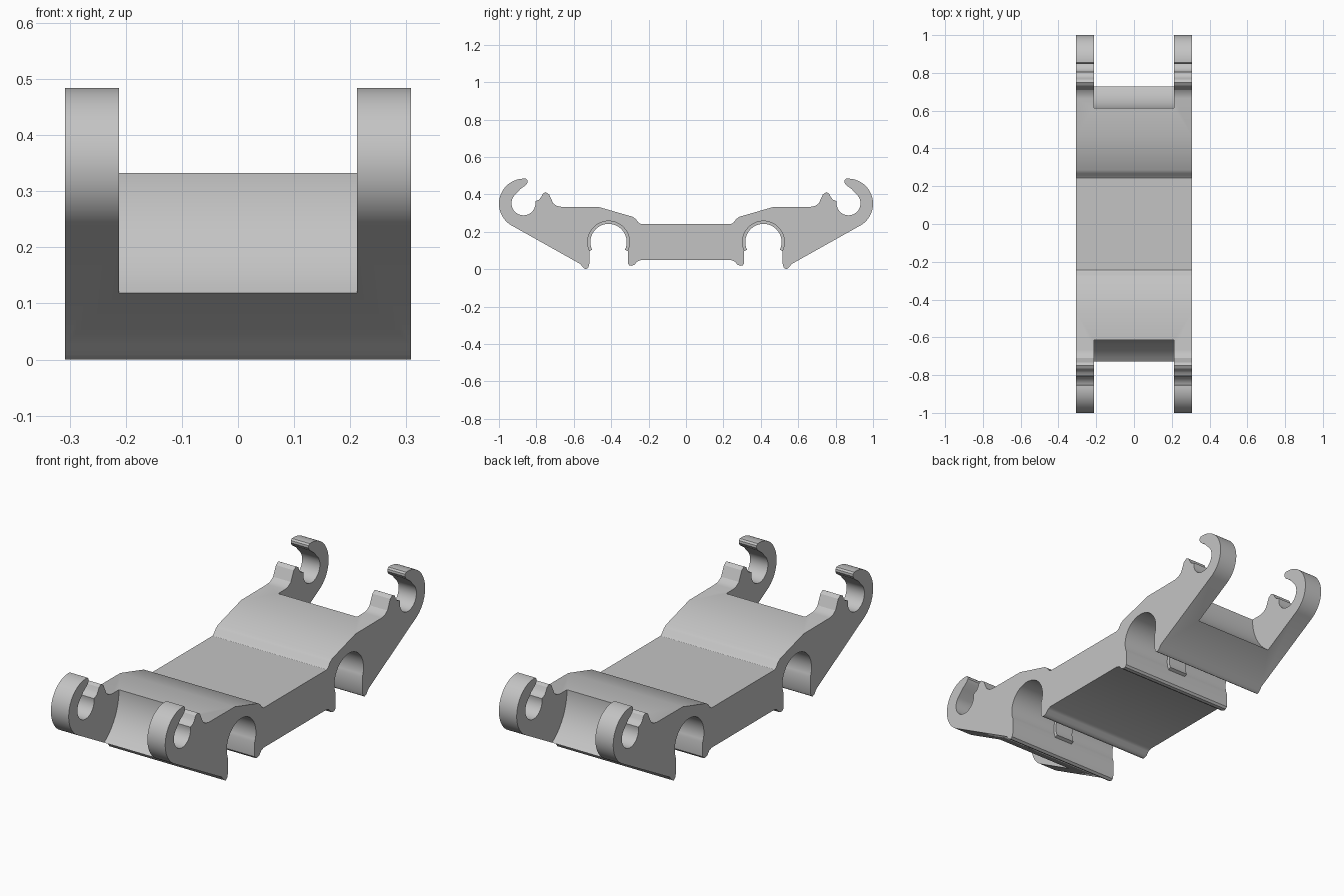
import bpy, bmesh
from math import sin, cos, radians

HALF_WIDTH = 0.308
BORE = (0.414, 0.145)
SOCKET = (0.869, 0.352)

cube = bpy.data.objects.get("Cube")
if cube:
    bpy.data.objects.remove(cube, do_unlink=True)

gray = bpy.data.materials.new("light_gray")
gray.use_nodes = True
gray.diffuse_color = (0.55, 0.55, 0.55, 1)
gray.node_tree.nodes["Principled BSDF"].inputs["Base Color"].default_value = (0.55, 0.55, 0.55, 1)


def arc(centre, radius, start, end, steps):
    """Points along a circular arc, angles in degrees."""
    angles = [radians(start + (end - start) * i / steps) for i in range(steps + 1)]
    return [(centre[0] + radius * cos(a), centre[1] + radius * sin(a)) for a in angles]


def extrude(name, profile, half):
    """Extrude a (y, z) outline along x from -half to +half."""
    bm = bmesh.new()
    face = bm.faces.new([bm.verts.new((-half, y, z)) for y, z in profile])
    result = bmesh.ops.extrude_face_region(bm, geom=[face])
    moved = [v for v in result["geom"] if isinstance(v, bmesh.types.BMVert)]
    bmesh.ops.translate(bm, verts=moved, vec=(2 * half, 0, 0))
    bmesh.ops.recalc_face_normals(bm, faces=bm.faces)
    mesh = bpy.data.meshes.new(name)
    bm.to_mesh(mesh)
    bm.free()
    mesh.materials.append(gray)
    obj = bpy.data.objects.new(name, mesh)
    bpy.context.collection.objects.link(obj)
    return obj


def activate(obj):
    bpy.ops.object.select_all(action="DESELECT")
    obj.select_set(True)
    bpy.context.view_layer.objects.active = obj


# Half outline: deck and nub, open socket, hook, sloped underside, foot, bore, inner foot
half_outline = [(0.243, 0.242), (0.255, 0.25), (0.268, 0.268), (0.285, 0.28),
                (0.465, 0.332), (0.665, 0.333), (0.69, 0.338), (0.71, 0.352),
                (0.722, 0.378), (0.732, 0.4), (0.75, 0.412), (0.766, 0.403),
                (0.775, 0.385), (0.785, 0.372)]
half_outline += arc(SOCKET, 0.064, 170, 410, 28)
half_outline += [(0.886, 0.428), (0.855, 0.45), (0.846, 0.465), (0.847, 0.476)]
half_outline += arc((0.866, 0.35), 0.134, 95, -60, 28)
half_outline += [(0.564, 0.027), (0.55, 0.008), (0.535, 0), (0.523, 0.008), (0.517, 0.028)]
half_outline += arc(BORE, 0.112, -23.7, 203.7, 32)
half_outline += [(0.311, 0.03), (0.303, 0.02), (0.29, 0.018), (0.275, 0.024),
                 (0.262, 0.04), (0.243, 0.048)]

body = extrude("bracket_body", half_outline + [(-y, z) for y, z in reversed(half_outline)], HALF_WIDTH)

# Round cut between the hook arms at each end
for side in (1, -1):
    cutter = extrude("arm_gap_cutter", arc((side * 0.87, 0.332), 0.257, 0, 354.375, 63), 0.212)
    cutter.hide_render = True
    mod = body.modifiers.new("arm_gap", "BOOLEAN")
    mod.operation = "DIFFERENCE"
    mod.solver = "EXACT"
    mod.object = cutter
    activate(body)
    bpy.ops.object.modifier_apply(modifier=mod.name)
    bpy.data.objects.remove(cutter, do_unlink=True)

# Raised clip rib in the middle of each bore
parts = [body]
for side, label in ((-1, "front"), (1, "back")):
    ring = arc(BORE, 0.097, -25, 205, 32) + arc(BORE, 0.118, 205, -25, 32)
    parts.append(extrude(label + "_clip_rib", [(side * y, z) for y, z in ring], 0.05))

for part in parts:
    activate(part)
    bpy.ops.object.shade_smooth_by_angle(angle=radians(30))
